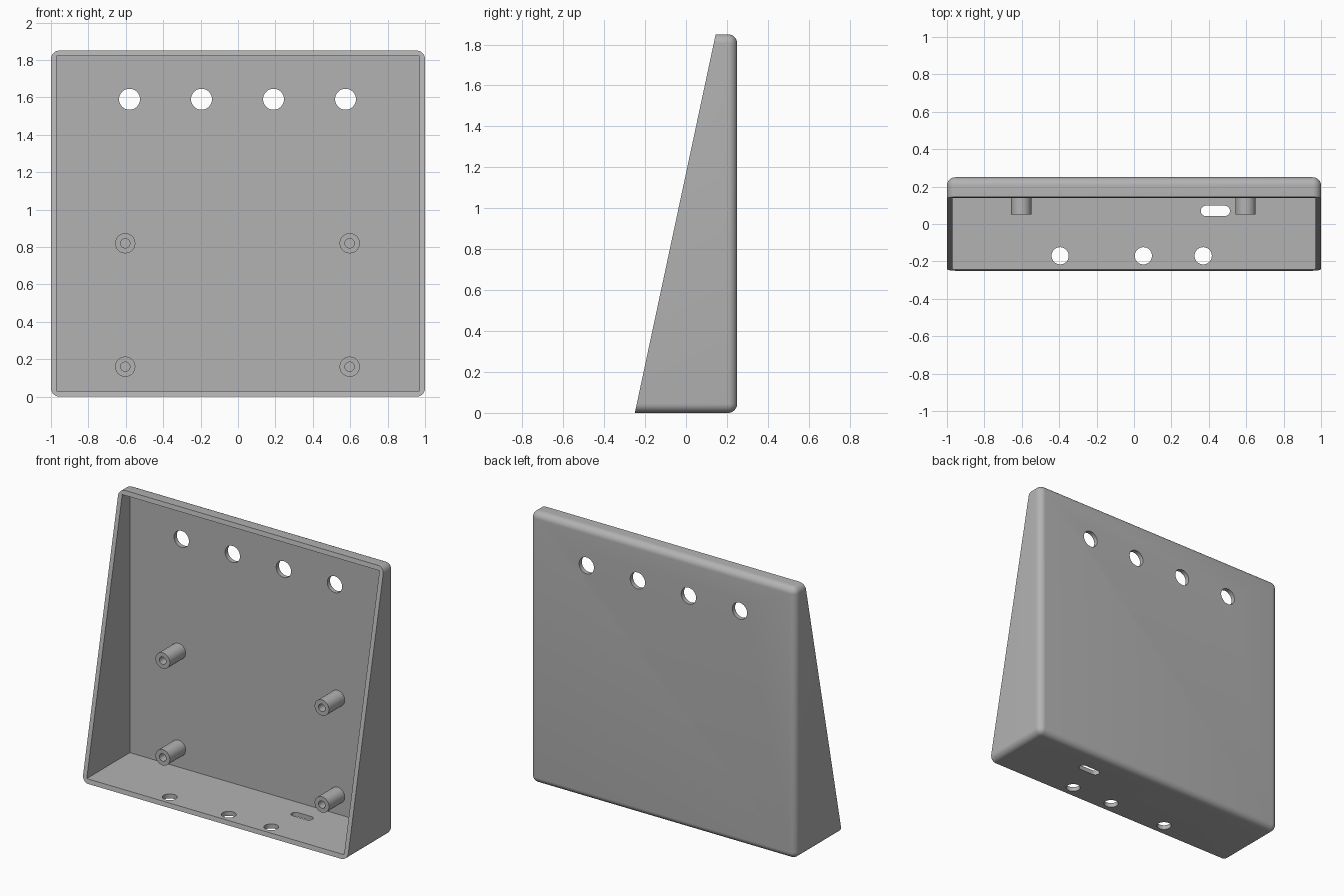
import bpy, bmesh, math
from mathutils import Vector

if "Cube" in bpy.data.objects:
    bpy.data.objects.remove(bpy.data.objects["Cube"])

W, H, BACK, WALL, R = 1.0, 1.85, 0.25, 0.03, 0.045
grey = bpy.data.materials.new("grey plastic")
grey.diffuse_color = (0.45, 0.45, 0.45, 1)
grey.use_nodes = True
grey.node_tree.nodes["Principled BSDF"].inputs["Base Color"].default_value = grey.diffuse_color


def finish(bm, name):
    bmesh.ops.recalc_face_normals(bm, faces=bm.faces)
    me = bpy.data.meshes.new(name)
    bm.to_mesh(me)
    bm.free()
    ob = bpy.data.objects.new(name, me)
    ob.data.materials.append(grey)
    bpy.context.collection.objects.link(ob)
    return ob


def box(x0, x1, y0, y1, z0, z1):
    bm = bmesh.new()
    bmesh.ops.create_cube(bm, size=1)
    for v in bm.verts:
        v.co = Vector((x1 if v.co.x > 0 else x0, y1 if v.co.y > 0 else y0,
                       z1 if v.co.z > 0 else z0))
    return bm


def prism(name, centre, r, axis, depth, half_len=0.0):
    """Round or slotted bar along y or z, centred on a point."""
    bm = bmesh.new()
    n = 48
    ring = []
    for i in range(n):
        a = 2 * math.pi * (i + 0.5) / n
        u = r * math.cos(a)
        u += half_len if u > 0 else -half_len
        w = r * math.sin(a)
        p = Vector((u, -depth / 2, w)) if axis == "y" else Vector((u, w, -depth / 2))
        ring.append(bm.verts.new(p + Vector(centre)))
    face = bm.faces.new(ring)
    ext = bmesh.ops.extrude_face_region(bm, geom=[face])["geom"]
    move = Vector((0, depth, 0)) if axis == "y" else Vector((0, 0, depth))
    bmesh.ops.translate(bm, vec=move, verts=[g for g in ext if isinstance(g, bmesh.types.BMVert)])
    return finish(bm, name)


def cut(target, cutter):
    cutter.hide_render = True
    m = target.modifiers.new("cut", "BOOLEAN")
    m.operation, m.solver, m.object = "DIFFERENCE", "EXACT", cutter
    bpy.context.view_layer.objects.active = target
    bpy.ops.object.modifier_apply(modifier=m.name)
    bpy.data.objects.remove(cutter)


def smooth(ob):
    bpy.ops.object.select_all(action="DESELECT")
    ob.select_set(True)
    bpy.context.view_layer.objects.active = ob
    bpy.ops.object.shade_smooth_by_angle(angle=math.radians(30))


# Outer shell: rounded block with a sloping open front
bm = box(-W, W, -0.5, BACK, 0, H)
edges = [e for e in bm.edges if max(v.co.y for v in e.verts) > 0]
bmesh.ops.bevel(bm, geom=edges, offset=R, segments=8, profile=0.5, affect="EDGES")
lo, hi = Vector((0, -0.25, 0)), Vector((0, 0.145, H))
normal = Vector((0, -(hi - lo).z, (hi - lo).y))
res = bmesh.ops.bisect_plane(bm, geom=bm.verts[:] + bm.edges[:] + bm.faces[:],
                             plane_co=lo, plane_no=normal, clear_outer=True)
rim = [g for g in res["geom_cut"] if isinstance(g, bmesh.types.BMEdge)]
bmesh.ops.edgeloop_fill(bm, edges=rim)
case = finish(bm, "case")

# Square-cornered cavity
cut(case, finish(box(-W + WALL, W - WALL, -0.6, BACK - WALL, WALL, H - WALL), "cavity_cutter"))

# Row of holes in the back panel
for x in (-0.58, -0.195, 0.19, 0.575):
    cut(case, prism("hole_cutter", (x, BACK, 1.59), 0.056, "y", 0.2))

# Round holes and slot in the floor
for x in (-0.395, 0.05, 0.37):
    cut(case, prism("hole_cutter", (x, -0.17, 0), 0.046, "z", 0.2))
cut(case, prism("slot_cutter", (0.435, 0.07, 0), 0.028, "z", 0.2, 0.05))
smooth(case)

# Hollow mounting posts
for x in (-0.603, 0.597):
    for z in (0.16, 0.82):
        post = prism("mounting_post", (x, 0.137, z), 0.054, "y", 0.174)
        cut(post, prism("bore_cutter", (x, 0.12, z), 0.025, "y", 0.2))
        smooth(post)
